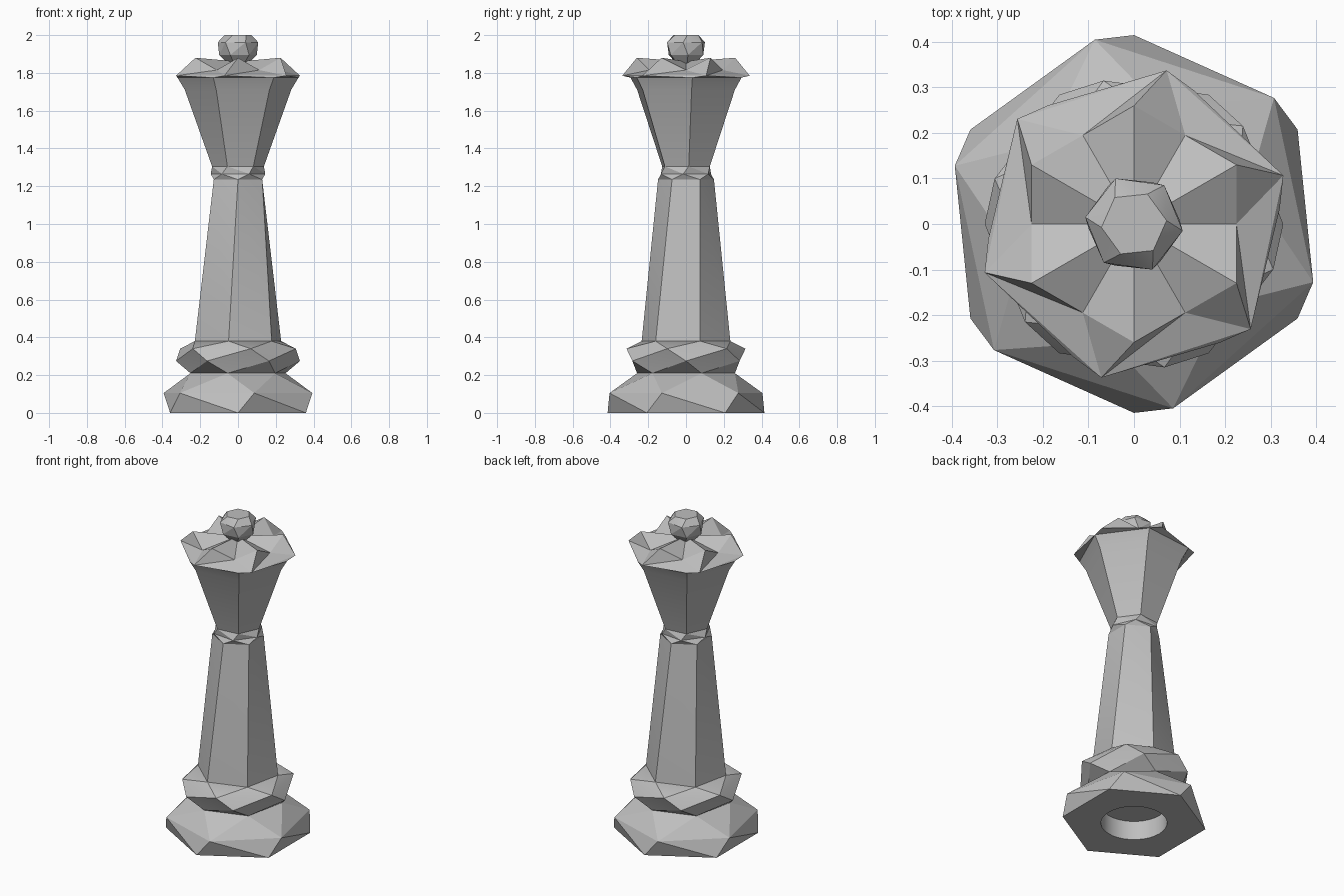
import bpy
import bmesh
from math import cos, sin, radians

default = bpy.data.objects.get("Cube")
if default:
    bpy.data.objects.remove(default, do_unlink=True)

stone = bpy.data.materials.new("pale_grey")
stone.use_nodes = True
stone.diffuse_color = (0.52, 0.52, 0.52, 1)
stone.node_tree.nodes["Principled BSDF"].inputs["Base Color"].default_value = (0.52, 0.52, 0.52, 1)


def ring(bm, z, radius, phase, sides=6):
    """Regular ring of vertices, first one at the given angle."""
    angles = [radians(phase + 360 * i / sides) for i in range(sides)]
    return [bm.verts.new((radius * cos(a), radius * sin(a), z)) for a in angles]


def twist_loft(bm, profile):
    """Join hexagon rings (z, radius, angle) with bands of triangles."""
    start = profile[0][2]
    rings = []
    for z, radius, phase in profile:
        # keep each ring within one side ahead of the ring beneath it
        start += (phase - start) % 60
        rings.append(ring(bm, z, radius, start))
    for low, high in zip(rings, rings[1:]):
        for i in range(6):
            j = (i + 1) % 6
            bm.faces.new((low[i], low[j], high[i]))
            bm.faces.new((low[j], high[j], high[i]))
    return rings


def finish(bm, name):
    bmesh.ops.recalc_face_normals(bm, faces=bm.faces)
    mesh = bpy.data.meshes.new(name)
    bm.to_mesh(mesh)
    bm.free()
    mesh.materials.append(stone)
    obj = bpy.data.objects.new(name, mesh)
    bpy.context.collection.objects.link(obj)
    bpy.ops.object.select_all(action='DESELECT')
    obj.select_set(True)
    bpy.context.view_layer.objects.active = obj
    bpy.ops.object.shade_smooth_by_angle(angle=radians(20))


def solid(name, profile):
    bm = bmesh.new()
    rings = twist_loft(bm, profile)
    bm.faces.new(rings[0])
    bm.faces.new(rings[-1])
    finish(bm, name)


# Base with a round recess underneath
bm = bmesh.new()
rings = twist_loft(bm, [(0, 0.415, -90), (0.105, 0.414, -78), (0.21, 0.265, -102)])
bm.faces.new(rings[-1])
mouth = ring(bm, 0, 0.19, 0, 32)
floor = ring(bm, 0.12, 0.19, 0, 32)
for i in range(32):
    j = (i + 1) % 32
    bm.faces.new((mouth[i], mouth[j], floor[j], floor[i]))
bm.faces.new(floor)
rim = [e for e in bm.edges if all(v.co.z < 0.001 for v in e.verts)]
bmesh.ops.triangle_fill(bm, use_beauty=True, edges=rim, normal=(0, 0, -1))
finish(bm, "base")

# Collar, column and neck
solid("collar", [(0.21, 0.265, -102), (0.275, 0.328, -60),
                 (0.34, 0.322, -78), (0.38, 0.24, -102)])
solid("column", [(0.38, 0.24, -102), (1.235, 0.148, -90)])
solid("neck", [(1.235, 0.148, -90), (1.265, 0.145, -66), (1.305, 0.138, -54)])

# Crown cup, topped by a six-pointed star of peaks and valleys
bm = bmesh.new()
rings = twist_loft(bm, [(1.305, 0.138, -54), (1.71, 0.283, -54),
                        (1.775, 0.322, -54), (1.785, 0.345, -42)])
bm.faces.new(rings[0])
tips = rings[-1]
peaks = ring(bm, 1.88, 0.26, -30)
valleys = ring(bm, 1.815, 0.225, -60)
centre = bm.verts.new((0, 0, 1.86))
for i in range(6):
    j = (i + 1) % 6
    bm.faces.new((tips[i], peaks[i], valleys[i]))
    bm.faces.new((tips[i], valleys[j], peaks[i]))
    bm.faces.new((tips[i], tips[j], valleys[j]))
    bm.faces.new((centre, valleys[i], peaks[i]))
    bm.faces.new((centre, peaks[i], valleys[j]))
finish(bm, "crown")

# Faceted ball on top
solid("finial", [(1.85, 0.055, 6), (1.895, 0.1, 6), (1.962, 0.108, -8), (2.0, 0.072, 6)])
